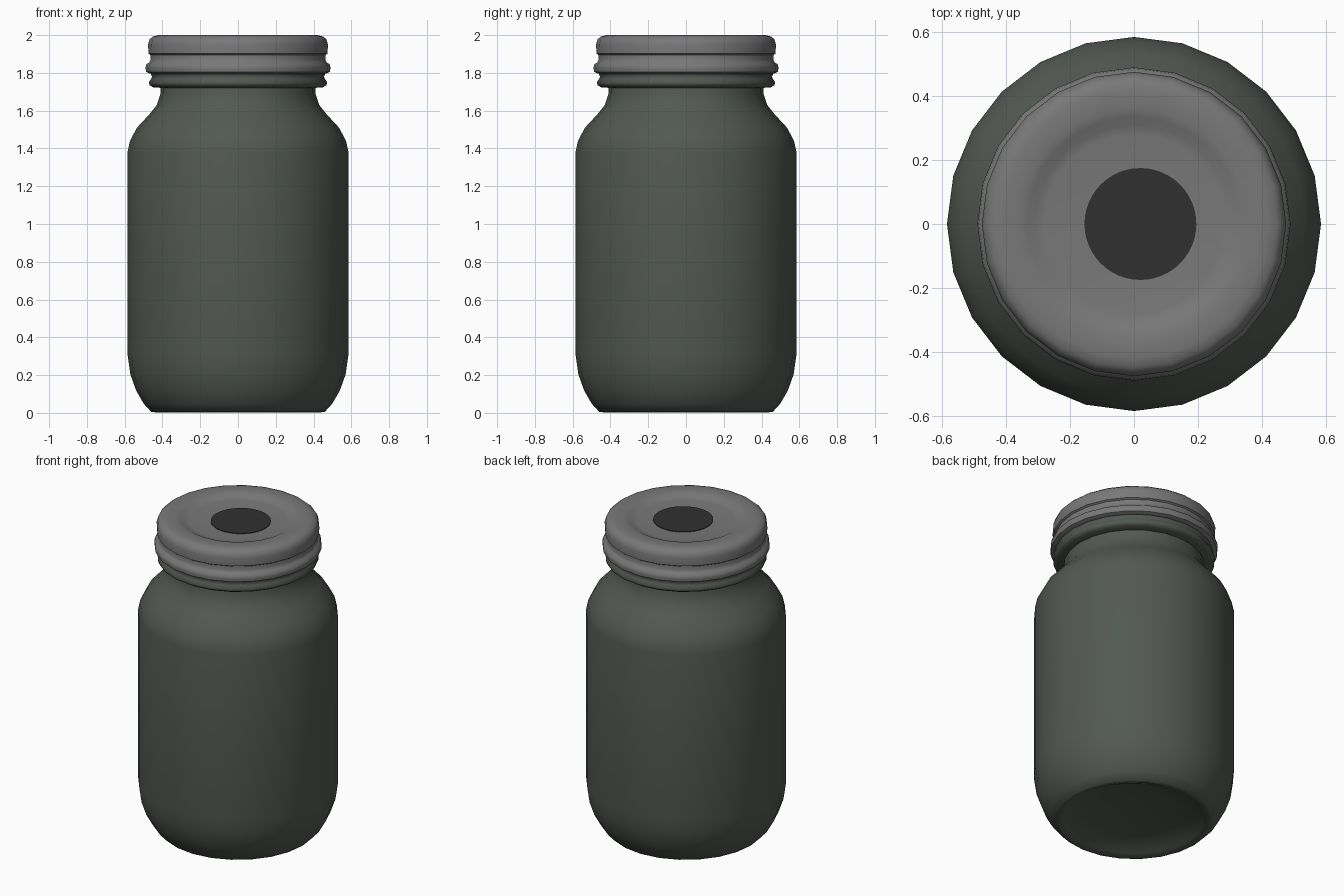
import bpy
import bmesh
from math import cos, sin, tau, radians

cube = bpy.data.objects.get("Cube")
if cube:
    bpy.data.objects.remove(cube, do_unlink=True)


def material(name, color):
    mat = bpy.data.materials.new(name)
    mat.use_nodes = True
    mat.diffuse_color = (*color, 1)
    bsdf = mat.node_tree.nodes["Principled BSDF"]
    bsdf.inputs["Base Color"].default_value = (*color, 1)
    bsdf.inputs["Roughness"].default_value = 0.6
    return mat


def lathe(name, profile, sides, mat, angle=40, center_x=0):
    """Revolve (radius, height) points about z; a zero radius closes an end."""
    bm = bmesh.new()
    rings = []
    for r, z in profile:
        count = sides if r else 1
        rings.append([bm.verts.new((center_x + r * cos(tau * i / sides),
                                    r * sin(tau * i / sides), z))
                      for i in range(count)])
    for low, high in zip(rings, rings[1:]):
        for i in range(sides):
            j = (i + 1) % sides
            corners = [low[i % len(low)], low[j % len(low)],
                       high[j % len(high)], high[i % len(high)]]
            bm.faces.new(list(dict.fromkeys(corners)))
    bmesh.ops.recalc_face_normals(bm, faces=bm.faces)
    mesh = bpy.data.meshes.new(name)
    bm.to_mesh(mesh)
    bm.free()
    mesh.materials.append(mat)
    obj = bpy.data.objects.new(name, mesh)
    bpy.context.collection.objects.link(obj)
    bpy.ops.object.select_all(action='DESELECT')
    obj.select_set(True)
    bpy.context.view_layer.objects.active = obj
    bpy.ops.object.shade_smooth_by_angle(angle=radians(angle))
    return obj


glass = material("dark green glass", (0.085, 0.098, 0.085))
metal = material("grey metal", (0.19, 0.19, 0.19))
black = material("dark grey disc", (0.03, 0.03, 0.03))

# Jar body with a hollowed base, rounded shoulder and neck
lathe("jar_body", [
    (0, 0.06), (0.25, 0.055), (0.36, 0.04), (0.41, 0.015), (0.44, 0.003),
    (0.46, 0.006), (0.5, 0.05), (0.54, 0.12), (0.57, 0.205), (0.585, 0.31),
    (0.585, 1.38), (0.572, 1.44), (0.535, 1.51), (0.47, 1.58), (0.43, 1.63),
    (0.41, 1.69), (0.41, 1.8), (0, 1.8)], 24, glass, 60)

# Glass bead around the neck, just under the lid
lathe("neck_bead", [
    (0.4, 1.72), (0.45, 1.724), (0.468, 1.735), (0.472, 1.75), (0.46, 1.768),
    (0.455, 1.78), (0.462, 1.795), (0.4, 1.81)], 24, glass, 60)

# Screw lid with a rolled lip, a banded side and a dished top
lathe("lid", [
    (0.4, 1.795), (0.47, 1.797), (0.486, 1.805), (0.49, 1.825),
    (0.486, 1.845), (0.47, 1.855), (0.463, 1.87), (0.463, 1.895),
    (0.474, 1.902), (0.476, 1.95), (0.468, 1.978), (0.45, 1.993),
    (0.42, 2.0), (0.36, 1.998), (0.335, 1.992), (0.31, 1.979),
    (0.28, 1.975), (0, 1.975)], 24, metal, 50)

# Dark round disc set into the lid
lathe("lid_disc", [(0, 1.974), (0.175, 1.974), (0.175, 1.979), (0, 1.979)],
      48, black, 30, 0.02)
